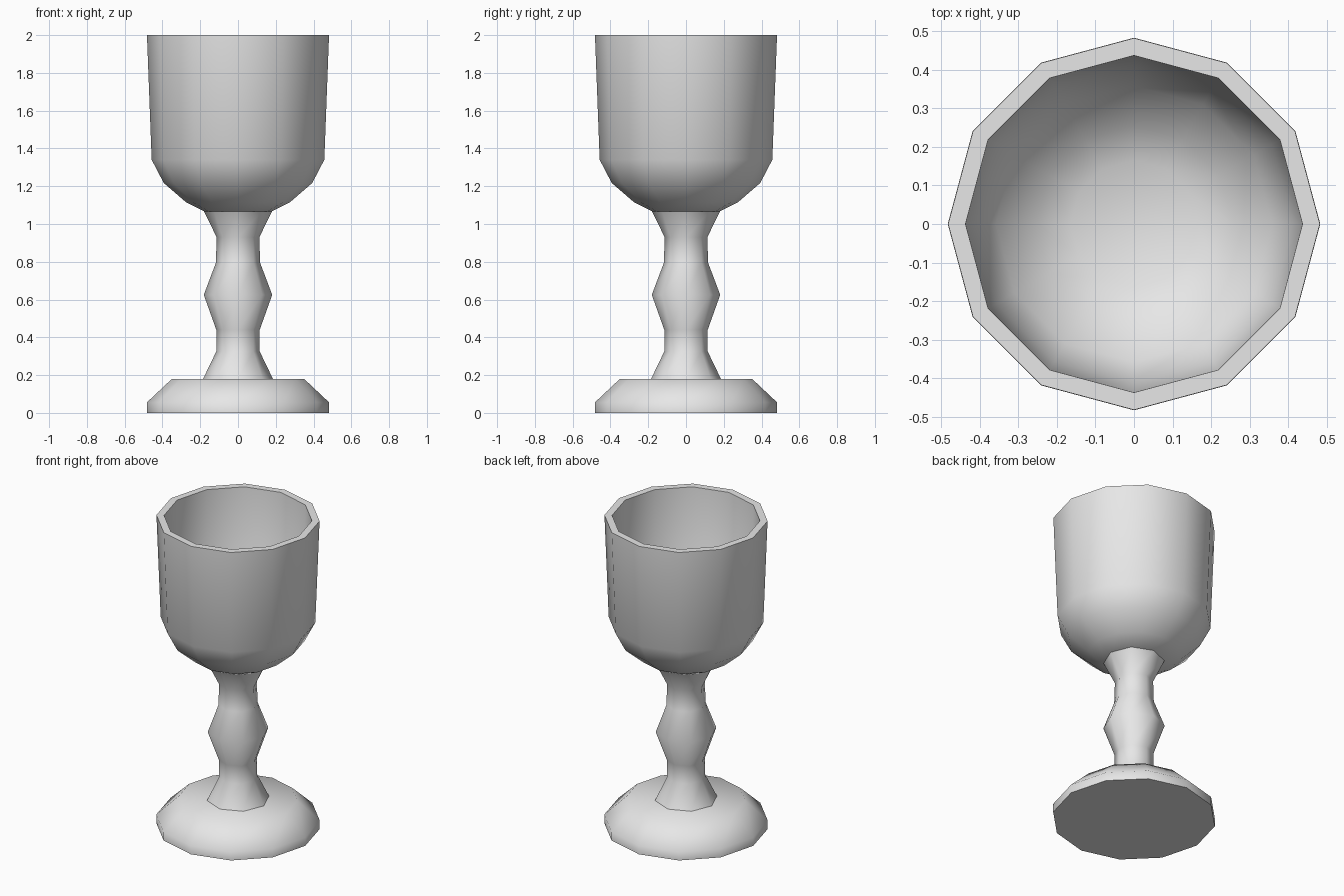
import bpy
import bmesh
from math import cos, sin, pi, radians

cube = bpy.data.objects.get("Cube")
if cube:
    bpy.data.objects.remove(cube, do_unlink=True)

# One plain grey for the whole cup
GREY = (0.8, 0.8, 0.8, 1.0)
grey = bpy.data.materials.new("plain grey")
grey.use_nodes = True
grey.diffuse_color = GREY
grey.node_tree.nodes["Principled BSDF"].inputs["Base Color"].default_value = GREY


def lathe(name, profile, sides, capped=True):
    """Turn a (radius, height) profile around z, with optional flat ends."""
    bm = bmesh.new()
    rings = []
    for r, z in profile:
        angles = [2 * pi * i / sides for i in range(sides)]
        rings.append([bm.verts.new((r * cos(a), r * sin(a), z)) for a in angles])
    for low, high in zip(rings, rings[1:]):
        for i in range(sides):
            j = (i + 1) % sides
            bm.faces.new((low[i], low[j], high[j], high[i]))
    if capped:
        bm.faces.new(rings[0][::-1])
        bm.faces.new(rings[-1])
    mesh = bpy.data.meshes.new(name)
    bm.to_mesh(mesh)
    bm.free()
    mesh.materials.append(grey)
    obj = bpy.data.objects.new(name, mesh)
    bpy.context.collection.objects.link(obj)
    bpy.ops.object.select_all(action="DESELECT")
    obj.select_set(True)
    bpy.context.view_layer.objects.active = obj
    bpy.ops.object.shade_smooth_by_angle(angle=radians(55))
    return obj


# Foot: low disc with a wide bevel
lathe("foot", [(0.483, 0), (0.483, 0.055), (0.35, 0.18)], 12)

# Stem: flared at both ends with a bulge in the middle
lathe("stem", [(0.185, 0.18), (0.115, 0.325), (0.115, 0.44), (0.181, 0.625),
               (0.117, 0.795), (0.113, 0.93), (0.18, 1.067)], 8, capped=False)

# Bowl: outer wall up to the rim, then inner wall down to the floor
outer = [(0.18, 1.067), (0.275, 1.115), (0.393, 1.217), (0.457, 1.34), (0.482, 2)]
inner = [(0.437, 2), (0.413, 1.355), (0.358, 1.25), (0.255, 1.16), (0.165, 1.115)]
lathe("bowl", outer + inner, 12)
